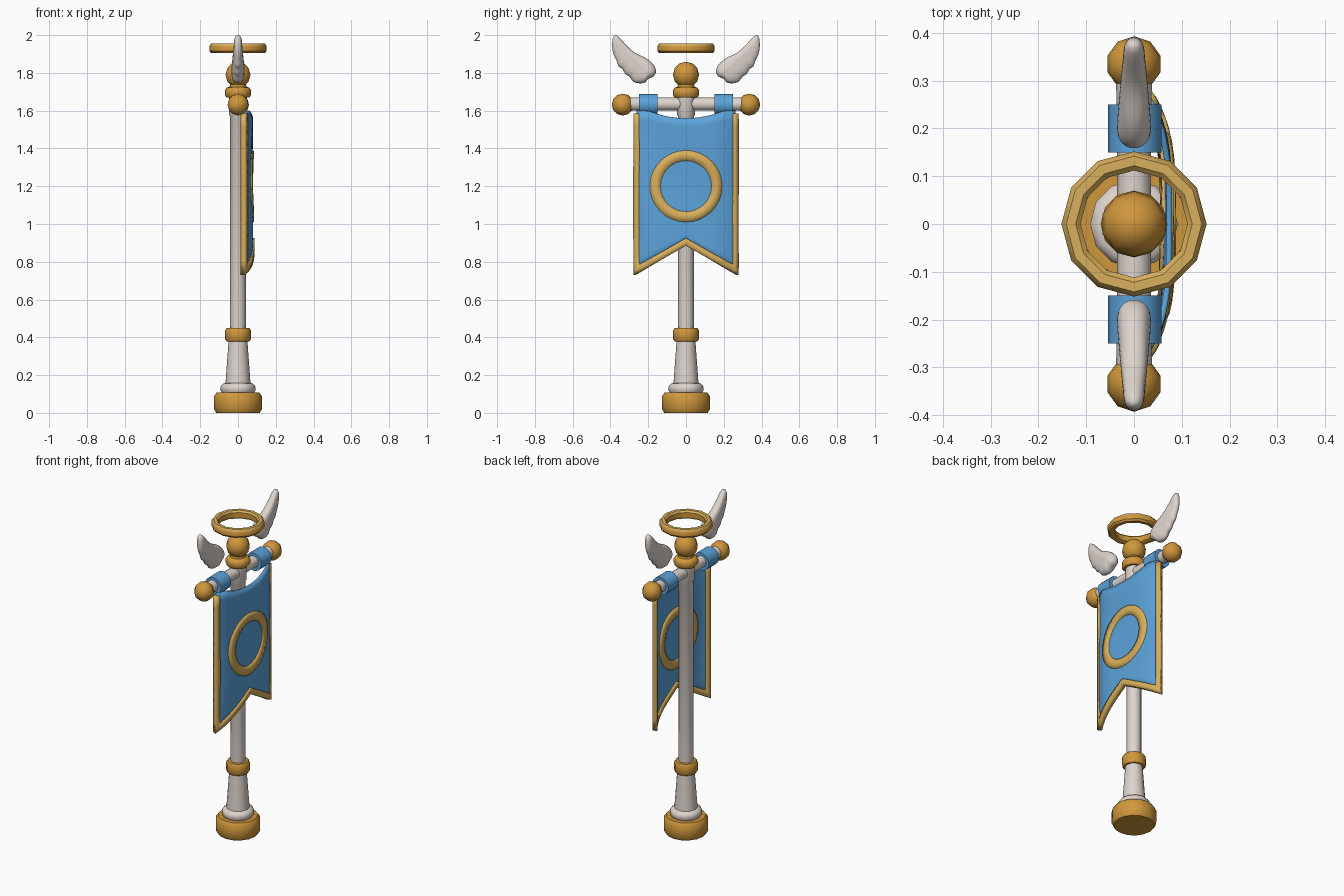
import bpy, bmesh, math
from mathutils import Vector, Matrix

if "Cube" in bpy.data.objects:
    bpy.data.objects.remove(bpy.data.objects["Cube"])


def material(name, rgb):
    m = bpy.data.materials.new(name)
    lin = [c / 12.92 if c <= 0.04045 else ((c + 0.055) / 1.055) ** 2.4 for c in (v / 255 for v in rgb)]
    m.diffuse_color = (*lin, 1)
    m.use_nodes = True
    m.node_tree.nodes["Principled BSDF"].inputs["Base Color"].default_value = m.diffuse_color
    return m


WHITE = material("warm white", (222, 212, 205))
BLUE = material("cloth blue", (92, 163, 218))
GOLD = material("deep gold", (208, 151, 60))
PALE = material("pale gold", (217, 175, 92))


def finish(name, bm, mats, angle=40):
    bmesh.ops.remove_doubles(bm, verts=bm.verts, dist=1e-5)
    bmesh.ops.recalc_face_normals(bm, faces=bm.faces)
    me = bpy.data.meshes.new(name)
    bm.to_mesh(me)
    bm.free()
    for m in mats:
        me.materials.append(m)
    for p in me.polygons:
        p.use_smooth = True
    me.set_sharp_from_angle(angle=math.radians(angle))
    ob = bpy.data.objects.new(name, me)
    bpy.context.collection.objects.link(ob)
    return ob


def grid_faces(bm, rows, wrap=False):
    for a, b in zip(rows, rows[1:]):
        n = len(a)
        for i in range(n if wrap else n - 1):
            j = (i + 1) % n
            bm.faces.new((a[i], a[j], b[j], b[i]))


def lathe(name, profile, mat, n=12, matrix=None, angle=40, closed=False, mats=None):
    """Spin (radius, height) points round z."""
    bm = bmesh.new()
    pts = profile + profile[:1] if closed else profile
    rows = [[bm.verts.new((r * math.cos(2 * math.pi * i / n), r * math.sin(2 * math.pi * i / n), z))
             for i in range(n)] for r, z in pts]
    grid_faces(bm, rows, True)
    bmesh.ops.remove_doubles(bm, verts=bm.verts, dist=1e-5)
    bmesh.ops.dissolve_degenerate(bm, edges=bm.edges, dist=1e-5)
    if matrix:
        bm.transform(matrix)
    return finish(name, bm, mats or [mat], angle)


def ball(name, radius, loc):
    bm = bmesh.new()
    bmesh.ops.create_uvsphere(bm, u_segments=10, v_segments=6, radius=radius,
                              matrix=Matrix.Translation(loc))
    return finish(name, bm, [GOLD], 60)


# stand, pole and collars
lathe("base", [(0, 0), (.115, 0), (.127, .02), (.127, .088), (.113, .108), (0, .108)], GOLD, 16)
lathe("pole", [(0, .1), (.08, .1), (.092, .118), (.092, .14), (.08, .155), (.066, .158), (.05, .38),
               (.042, .385), (.042, 1.57), (.048, 1.58), (.048, 1.685), (0, 1.685)], WHITE, 12)
lathe("lower_collar", [(.03, .378), (.06, .378), (.068, .39), (.068, .437), (.06, .45), (.03, .45)], GOLD, 12)
lathe("upper_collar", [(0, 1.67), (.06, 1.67), (.07, 1.683), (.07, 1.708), (.06, 1.722),
                       (.045, 1.726), (.04, 1.75), (0, 1.75)], GOLD, 12)
ball("finial_ball", .069, (0, 0, 1.79)).data.transform(Matrix.Diagonal((1, 1, 1, 1)))

# crossbar with end balls and hanging loops
to_y = Matrix.Translation((0, 0, 1.635)) @ Matrix.Rotation(-math.pi / 2, 4, 'X')
lathe("crossbar", [(0, -.31), (.038, -.31), (.035, -.2), (.036, 0), (.035, .2), (.038, .31), (0, .31)],
      WHITE, 10, to_y)
for side, s in (("left", -1), ("right", 1)):
    ball(side + "_end_ball", .058, (0, s * .335, 1.632))
    lathe(side + "_cloth_loop", [(.034, s * .15), (.056, s * .15), (.056, s * .25), (.034, s * .25)],
          BLUE, 12, Matrix.Translation((.002, 0, -.003)) @ to_y, closed=True)

# halo, paler on its upper faces
halo = lathe("halo", [(.112, 1.912), (.122, 1.904), (.142, 1.904), (.152, 1.915), (.152, 1.942),
                      (.142, 1.955), (.122, 1.955), (.112, 1.945)], GOLD, 12, closed=True, mats=[GOLD, PALE])
for p in halo.data.polygons:
    p.material_index = int(p.normal.z > .3)


# banner: all parts follow one billowing surface
def billow(y, z):
    b = max(0, 1 - abs(y / .272) ** 4)
    return .025 + b * (.045 + .004 * math.sin(9 * z + 8 * y))


def sheet(name, rows, mat, thickness):
    bm = bmesh.new()
    grid_faces(bm, [[bm.verts.new((billow(y, z), y, z)) for y, z in r] for r in rows])
    ob = finish(name, bm, [mat], 50)
    mod = ob.modifiers.new("thickness", 'SOLIDIFY')
    mod.thickness, mod.offset = thickness, 0
    return ob


def cloth_point(u, v):
    y = -.26 + .52 * u
    top = 1.56 + .04 * min(1, (y / .2) ** 2)
    bottom = .905 - .57 * abs(y)
    return y, bottom + (top - bottom) * v


sheet("banner_cloth", [[cloth_point(i / 24, j / 16) for i in range(25)] for j in range(17)], BLUE, .012)


def divide(path, counts):
    out = [path[0]]
    for (a, b), n in zip(zip(path, path[1:]), counts):
        out += [(a[0] + (b[0] - a[0]) * k / n, a[1] + (b[1] - a[1]) * k / n) for k in range(1, n + 1)]
    return out


def hem(y, low, notch):
    return divide([(-y, 1.585), (-y, low), (0, notch), (y, low), (y, 1.585)], [12, 8, 8, 12])


sheet("banner_border", [hem(.272, .73, .885), hem(.259, .757, .905), hem(.245, .785, .925)], PALE, .028)

# ring emblem shows on both sides of the cloth
sheet("banner_ring", [[(r * math.sin(2 * math.pi * i / 32), 1.2 + r * math.cos(2 * math.pi * i / 32))
                       for i in range(33)] for r in (.135, .162, .19)], PALE, .026)

# wings: lobed outline puffed up round a spine
OUTLINE = [(.36, 2.0), (.385, 2.012), (.397, 1.95), (.385, 1.885), (.365, 1.86), (.362, 1.825),
           (.335, 1.825), (.328, 1.785), (.3, 1.785), (.285, 1.742), (.24, 1.742), (.215, 1.742),
           (.2, 1.772), (.165, 1.775), (.15, 1.815), (.175, 1.855), (.22, 1.888), (.275, 1.905), (.318, 1.95)]
A, B = Vector((.205, 1.81)), Vector((.358, 1.95))


def wing(name, s):
    bm = bmesh.new()
    for face in (-1, 1):
        rows = []
        for f, t in ((1, 0), (.88, .6), (.5, .95), (0, 1)):
            row = []
            for p in map(Vector, OUTLINE):
                k = min(1, max(0, (p - A).dot(B - A) / (B - A).length_squared))
                q = A + (B - A) * k
                q = q + (p - q) * f
                row.append(bm.verts.new((face * t * (.036 - .014 * k), s * q.x, q.y)))
            rows.append(row)
        grid_faces(bm, rows, True)
    bmesh.ops.remove_doubles(bm, verts=bm.verts, dist=1e-4)
    bmesh.ops.dissolve_degenerate(bm, edges=bm.edges, dist=1e-4)
    ob = finish(name, bm, [WHITE], 180)
    ob.modifiers.new("smooth", 'SUBSURF').levels = 1
    ob.modifiers["smooth"].render_levels = 1


wing("left_wing", -1)
wing("right_wing", 1)
